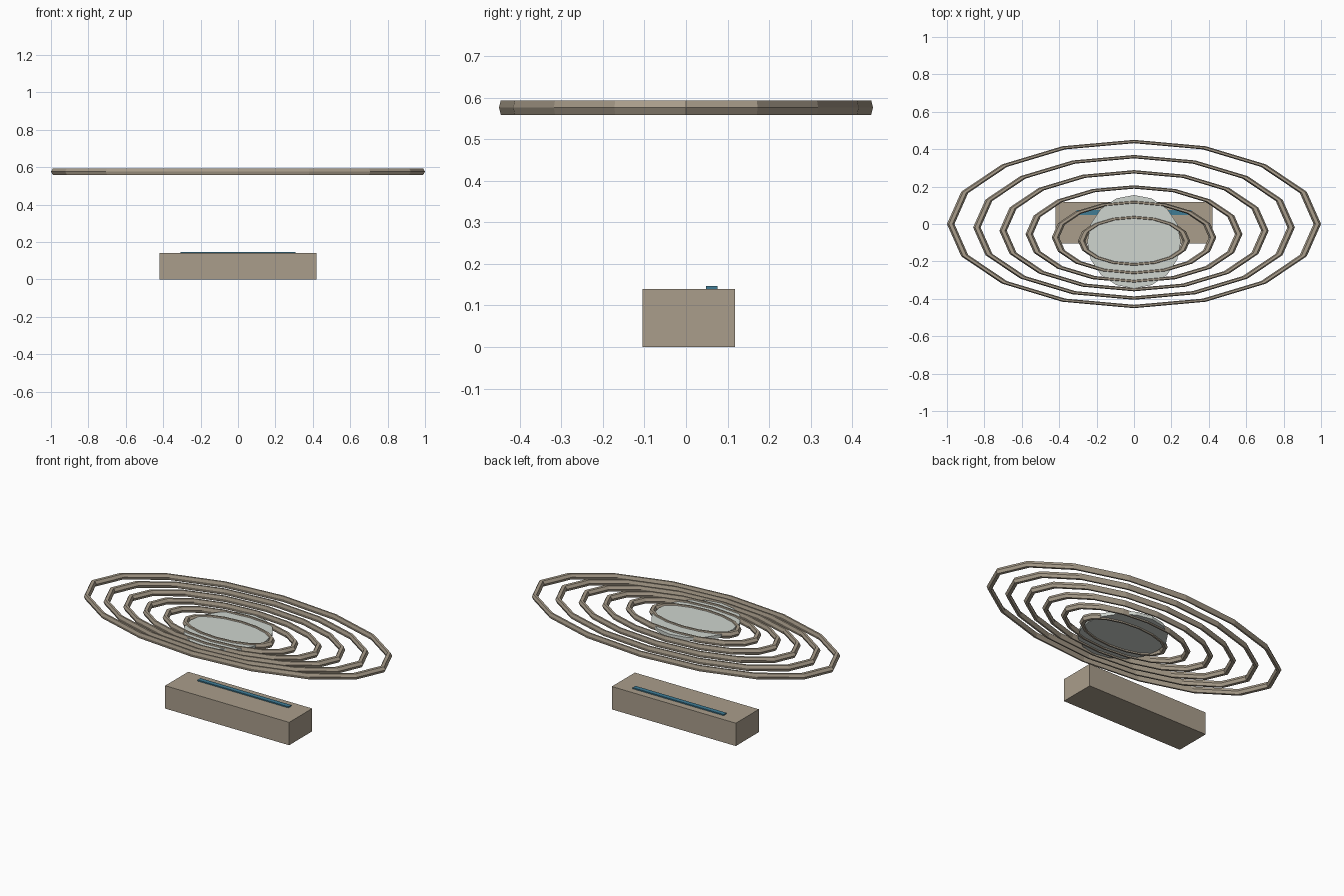
import bpy

if "Cube" in bpy.data.objects:
    bpy.data.objects.remove(bpy.data.objects["Cube"])


def material(name, color):
    m = bpy.data.materials.new(name)
    m.diffuse_color = (*color, 1)
    m.use_nodes = True
    m.node_tree.nodes["Principled BSDF"].inputs["Base Color"].default_value = m.diffuse_color
    return m


tan = material("tan", (0.40, 0.34, 0.26))
blue = material("blue", (0.05, 0.20, 0.30))
pale = material("pale", (0.62, 0.66, 0.62))


def finish(name, mat, scale=(1, 1, 1)):
    ob = bpy.context.object
    ob.name = name
    ob.scale = scale
    ob.data.materials.append(mat)
    bpy.ops.object.transform_apply(location=False, rotation=False, scale=True)


def box(name, mat, x, y, z):
    spans = (x, y, z)
    bpy.ops.mesh.primitive_cube_add(size=1, location=[(a + b) / 2 for a, b in spans])
    finish(name, mat, [b - a for a, b in spans])


# Base block with a thin raised strip on top
box("base_block", tan, (-0.42, 0.42), (-0.105, 0.118), (0, 0.14))
box("top_strip", blue, (-0.308, 0.308), (0.048, 0.076), (0.138, 0.147))

# Nested flattened rings, drifting forward as they shrink
RING_Z = 0.576
for i in range(6):
    bpy.ops.mesh.primitive_torus_add(
        major_segments=16, minor_segments=6,
        major_radius=0.98 - 0.14 * i, minor_radius=0.02,
        location=(0, -0.018 * i, RING_Z))
    finish(f"ring_{i + 1}", tan, (1, 0.45, 1))

# Round disc in the middle of the rings
bpy.ops.mesh.primitive_cylinder_add(
    vertices=16, radius=0.25, depth=0.02, location=(0, -0.095, RING_Z))
finish("centre_disc", pale)
